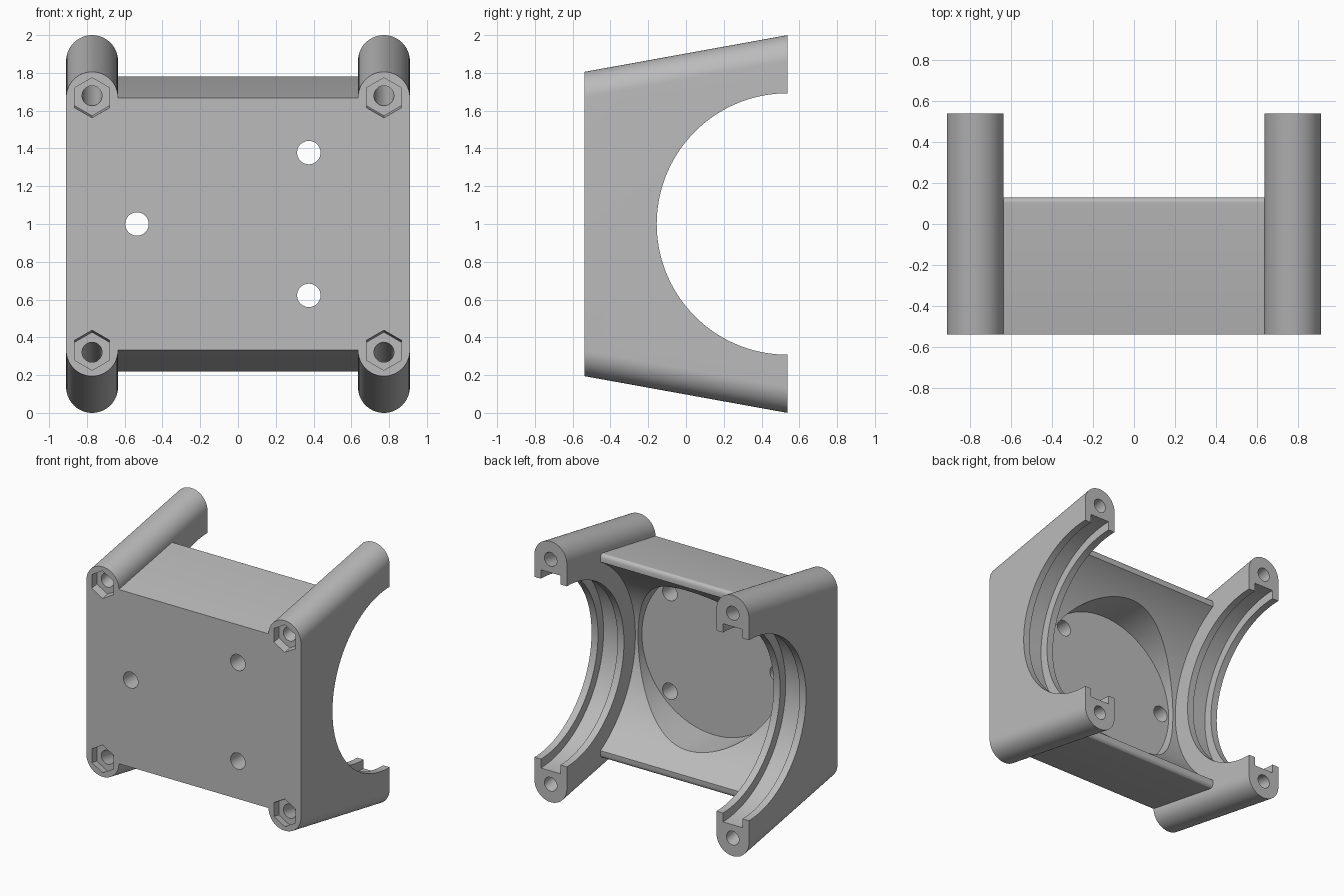
import bpy
import bmesh
from math import sin, cos, pi, radians

cube = bpy.data.objects.get("Cube")
if cube:
    bpy.data.objects.remove(cube, do_unlink=True)

FRONT, BACK = -0.537, 0.537     # y of the flat front and back
MID_Z = 1.0                     # height of the symmetry plane
RAIL_X, RAIL_R = 0.7725, 0.1375  # centre and half width of the side frames

grey = bpy.data.materials.new("plain_grey")
grey.use_nodes = True
grey.diffuse_color = (0.5, 0.5, 0.5, 1)
grey.node_tree.nodes["Principled BSDF"].inputs["Base Color"].default_value = (0.5, 0.5, 0.5, 1)


def rail_height(y):
    """Distance of the sloping bolt axis from the symmetry plane."""
    return 0.668 + (y - FRONT) * 0.181


def loft(name, ring_a, ring_b):
    """Closed solid between two matching rings of points."""
    bm = bmesh.new()
    a = [bm.verts.new(p) for p in ring_a]
    b = [bm.verts.new(p) for p in ring_b]
    bm.faces.new(a)
    bm.faces.new(b[::-1])
    for i in range(len(a)):
        j = (i + 1) % len(a)
        bm.faces.new((a[i], b[i], b[j], a[j]))
    bmesh.ops.recalc_face_normals(bm, faces=bm.faces)
    mesh = bpy.data.meshes.new(name)
    bm.to_mesh(mesh)
    bm.free()
    mesh.materials.append(grey)
    obj = bpy.data.objects.new(name, mesh)
    bpy.context.collection.objects.link(obj)
    return obj


def circle(n, r, start=0.0):
    return [(r * cos(start + 2 * pi * i / n), r * sin(start + 2 * pi * i / n)) for i in range(n)]


def cylinder_x(name, r, x0, x1):
    """Cylinder across the model, centred on the back plane."""
    pts = circle(144, r)
    return loft(name, *[[(x, BACK + p, MID_Z + q) for p, q in pts] for x in (x0, x1)])


def rod_y(name, x, y0, y1, z_at, r, n=48, start=0.0):
    """Rod running front to back, its height following z_at(y)."""
    pts = circle(n, r, start)
    return loft(name, *[[(x + p, y, z_at(y) + q) for p, q in pts] for y in (y0, y1)])


def combine(target, tool, operation):
    mod = target.modifiers.new("combine", "BOOLEAN")
    mod.operation = operation
    mod.solver = "EXACT"
    mod.object = tool
    tool.hide_render = True
    bpy.context.view_layer.objects.active = target
    bpy.ops.object.modifier_apply(modifier=mod.name)
    bpy.data.objects.remove(tool, do_unlink=True)


# Central bridge: tapered block with rounded rear edges and a cradle hollow
half = [(FRONT, 0.668), (0.10, 0.782), (0.110, 0.782), (0.119, 0.777), (0.126, 0.768), (0.13, 0.755)]
profile = [(y, MID_Z + h) for y, h in half] + [(y, MID_Z - h) for y, h in reversed(half)]
body = loft("bracket_body", *[[(x, y, z) for y, z in profile] for x in (-0.66, 0.66)])
combine(body, cylinder_x("cradle_cutter", 0.83, -1, 1), "DIFFERENCE")


# Side frames: stadium section that grows taller towards the back
def frame_ring(x, y):
    h = rail_height(y)
    ring = []
    for side, first in ((1, 0), (-1, 180)):
        for i in range(33):
            a = radians(first + 180 * i / 32)
            ring.append((x + RAIL_R * cos(a), y, MID_Z + side * h + RAIL_R * sin(a)))
    return ring


for x in (-RAIL_X, RAIL_X):
    frame = loft("side_frame", frame_ring(x, FRONT), frame_ring(x, BACK))
    combine(frame, cylinder_x("opening_cutter", 0.692, -1, 1), "DIFFERENCE")
    combine(frame, cylinder_x("groove_cutter", 0.76, x - 0.083, x + 0.083), "DIFFERENCE")
    combine(body, frame, "UNION")

# Round pocket behind the front plate
combine(body, rod_y("pocket_cutter", 0, -0.34, 0.5, lambda y: MID_Z, 0.612, 128), "DIFFERENCE")

# Three mounting holes through the front plate
for x, dz in ((0.375, 0.378), (0.375, -0.378), (-0.535, 0)):
    combine(body, rod_y("mount_hole_cutter", x, -0.6, -0.2, lambda y: MID_Z + dz, 0.062), "DIFFERENCE")

# Sloping bolt holes with hexagonal nut recesses in the corners
for x in (-RAIL_X, RAIL_X):
    for side in (-1, 1):
        def axis(y):
            return MID_Z + side * rail_height(y)
        combine(body, rod_y("bolt_cutter", x, -0.6, 0.6, axis, 0.053, 32), "DIFFERENCE")
        combine(body, rod_y("nut_cutter", x, -0.6, -0.477, axis, 0.106, 6, pi / 2), "DIFFERENCE")

# Smooth the round surfaces, keep machined edges crisp
bpy.ops.object.select_all(action="DESELECT")
body.select_set(True)
bpy.context.view_layer.objects.active = body
bpy.ops.object.shade_smooth_by_angle(angle=radians(25))
